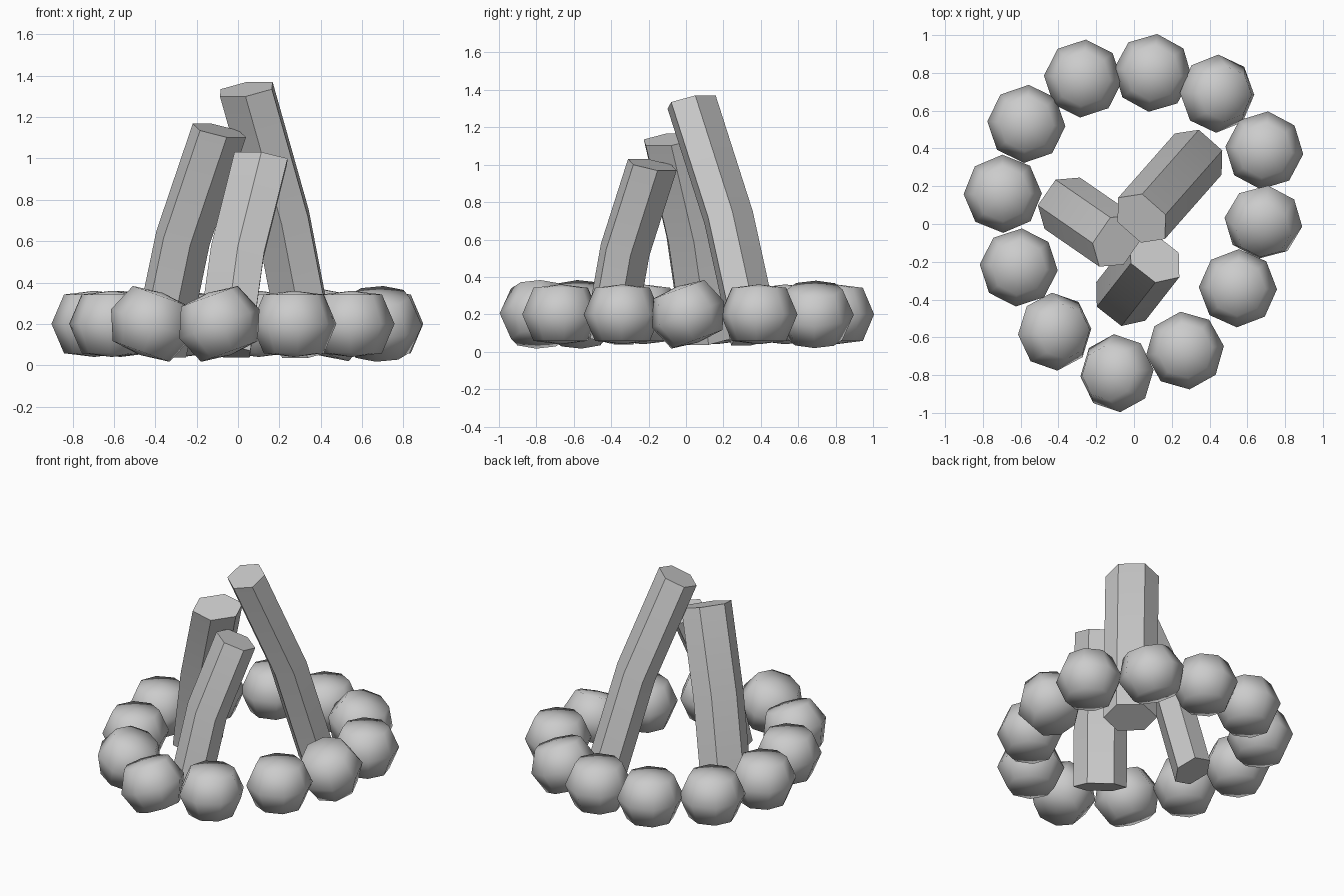
import bpy, bmesh, math, random
from mathutils import Vector, Matrix

random.seed(4)
if "Cube" in bpy.data.objects:
    bpy.data.objects.remove(bpy.data.objects["Cube"])

# One plain grey for everything
grey = bpy.data.materials.new("plain grey")
grey.use_nodes = True
color = (0.6, 0.6, 0.6, 1)
grey.diffuse_color = color
grey.node_tree.nodes["Principled BSDF"].inputs["Base Color"].default_value = color


def finish(bm, name, angle):
    """Turn a bmesh into a named object with angle-limited smoothing."""
    bmesh.ops.recalc_face_normals(bm, faces=bm.faces)
    mesh = bpy.data.meshes.new(name)
    bm.to_mesh(mesh)
    bm.free()
    mesh.materials.append(grey)
    obj = bpy.data.objects.new(name, mesh)
    bpy.context.collection.objects.link(obj)
    bpy.ops.object.select_all(action="DESELECT")
    obj.select_set(True)
    bpy.context.view_layer.objects.active = obj
    bpy.ops.object.shade_smooth_by_angle(angle=math.radians(angle))
    return obj


def stone(name, x, y, tilt_x=0, tilt_y=0):
    """Chunky eight-sided boulder with flattened top and bottom."""
    bm = bmesh.new()
    bmesh.ops.create_uvsphere(bm, u_segments=8, v_segments=4, radius=1)
    for v in bm.verts:
        if abs(v.co.z) > 0.9:
            height = 0.16
        elif abs(v.co.z) > 0.3:
            height = 0.142
        else:
            height = 0
        v.co = (v.co.x * 0.207, v.co.y * 0.207, math.copysign(height, v.co.z))
    spin = Matrix.Rotation(math.radians(random.uniform(-8, 8)), 4, "Z")
    tilt = (Matrix.Rotation(math.radians(tilt_x), 4, "X")
            @ Matrix.Rotation(math.radians(tilt_y), 4, "Y"))
    bmesh.ops.transform(bm, verts=bm.verts,
                        matrix=Matrix.Translation((x, y, 0.2)) @ tilt @ spin)
    return finish(bm, name, 75)


def log(name, bottom, top):
    """Flattened hexagonal log that bows outward at mid length."""
    bottom, top = Vector(bottom), Vector(top)
    axis = (top - bottom).normalized()
    side = axis.cross(Vector((0, 0, 1))).normalized()
    out = side.cross(axis).normalized()
    if out.dot(bottom - top) < 0:
        out.negate()
    middle = (bottom + top) / 2 + out * 0.04
    bm = bmesh.new()
    rings = []
    for center in (bottom, middle, top):
        ring = []
        for u, w in ((1, 0), (.5, 1), (-.5, 1), (-1, 0), (-.5, -1), (.5, -1)):
            ring.append(bm.verts.new(center + side * u * 0.165 + out * w * 0.105))
        rings.append(ring)
    for low, high in zip(rings, rings[1:]):
        for i in range(6):
            j = (i + 1) % 6
            bm.faces.new((low[i], low[j], high[j], high[i]))
    bm.faces.new(rings[0])
    bm.faces.new(rings[-1])
    return finish(bm, name, 30)


# Ring of stones: x, y, tilt about x, tilt about y
stones = [
    (-.27, .77, 0, 0), (.10, .80, 0, 0), (.44, .69, 0, 18),
    (.69, .39, 0, 0), (.685, .01, 20, 0), (.55, -.34, 0, 0),
    (.27, -.67, 0, 0), (-.09, -.79, 0, -20), (-.42, -.57, 0, 20),
    (-.61, -.23, 0, 0), (-.695, .16, 0, 0), (-.57, .53, 0, 0),
]
for number, placement in enumerate(stones, 1):
    stone(f"ring_stone_{number}", *placement)

# Three logs leaning together
log("tall_log", (.34, .37, .07), (.04, .03, 1.335))
log("left_leaning_log", (-.38, .11, .07), (-.09, -.09, 1.135))
log("front_log", (-.07, -.41, .07), (.11, -.18, 1.0))
